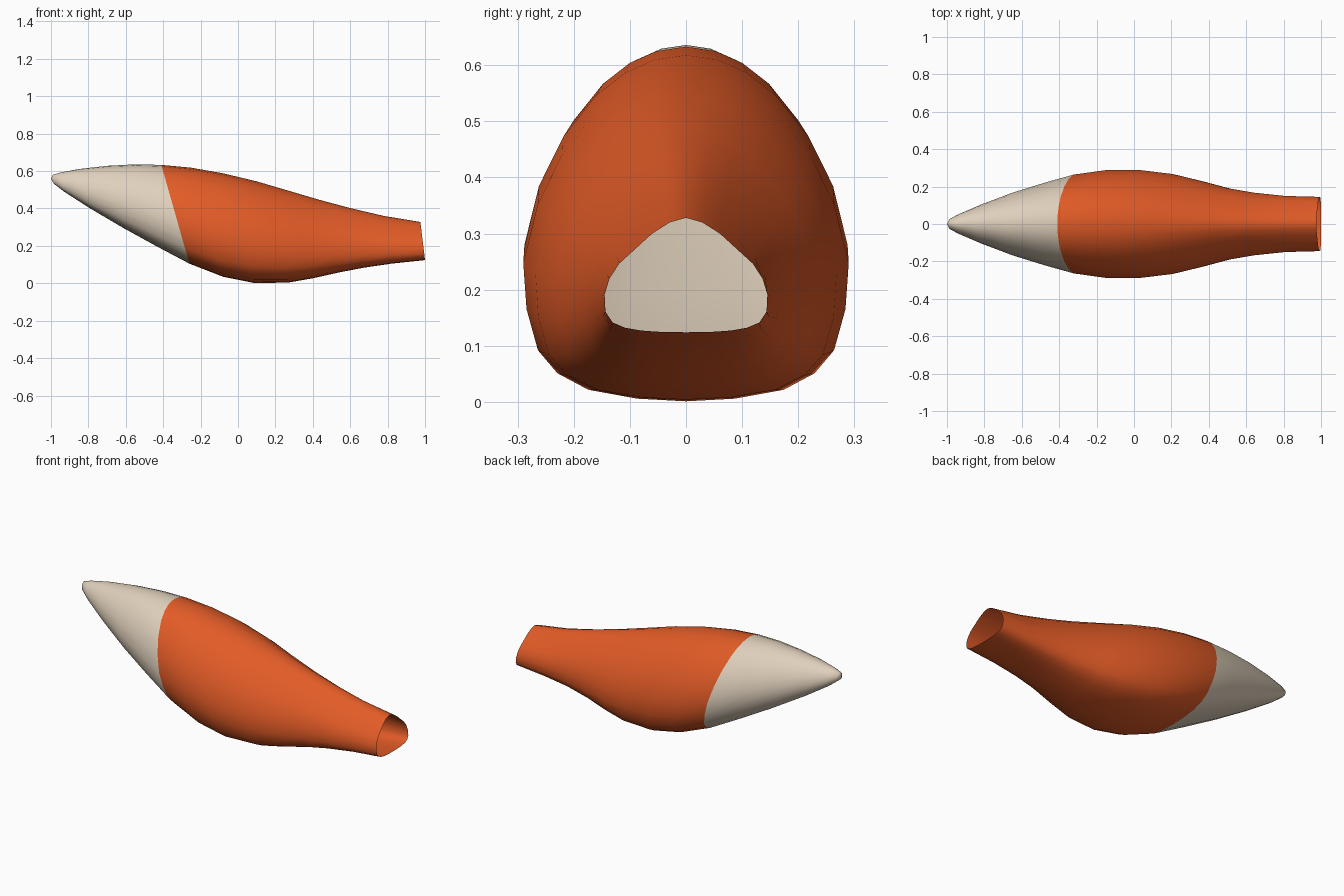
import bpy, bmesh

if "Cube" in bpy.data.objects:
    bpy.data.objects.remove(bpy.data.objects["Cube"])

def material(name, rgb):
    m = bpy.data.materials.new(name)
    m.diffuse_color = (*rgb, 1)
    m.use_nodes = True
    m.node_tree.nodes["Principled BSDF"].inputs["Base Color"].default_value = m.diffuse_color
    return m

# Half cross-sections from top to bottom: (width fraction, height fraction)
BODY = [(0, 1), (.2, .985), (.38, .945), (.56, .875), (.76, .75), (.91, .60), (1, .42),
        (.98, .28), (.91, .155), (.79, .085), (.6, .035), (.3, .008), (0, 0)]
RIM = [(0, 1), (.2, .96), (.42, .86), (.62, .73), (.82, .60), (.94, .47), (1, .33),
       (.99, .18), (.9, .085), (.75, .04), (.55, .015), (.3, .003), (0, 0)]

# Tilted rings: top x, top z, bottom x, bottom z, half width
RINGS = [(-.99, .580, -.985, .533, .026), (-.95, .592, -.93, .49, .052),
         (-.85, .611, -.79, .40, .105), (-.70, .628, -.61, .294, .168),
         (-.55, .636, -.43, .195, .220), (-.41, .633, -.26, .105, .264),
         (-.25, .618, -.08, .035, .288), (-.08, .588, .09, .001, .290),
         (.10, .545, .27, .004, .268), (.27, .495, .40, .027, .232),
         (.44, .445, .54, .058, .191), (.60, .402, .67, .083, .167),
         (.78, .360, .82, .105, .150), (.975, .328, 1.0, .124, .145)]
TIP_RINGS = 5  # bands before this ring are the pale tip

bm = bmesh.new()
loops = []
for tx, tz, bx, bz, w in RINGS:
    # blend from the full body section to the triangular rim section
    t = min(1, max(0, (tx - .0) / .8))
    half = [(a[0] + (b[0] - a[0]) * t, a[1] + (b[1] - a[1]) * t) for a, b in zip(BODY, RIM)]
    section = half + [(-u, v) for u, v in half[-2:0:-1]]
    loops.append([bm.verts.new((bx + (tx - bx) * v, u * w, bz + (tz - bz) * v))
                  for u, v in section])

# Rounded point of the tail
point = bm.verts.new((-1, 0, .558))
n = len(loops[0])
for j in range(n):
    bm.faces.new((point, loops[0][j], loops[0][(j + 1) % n])).material_index = 1

# Skin between rings, left open at the base
for i in range(len(loops) - 1):
    a, b = loops[i], loops[i + 1]
    for j in range(n):
        k = (j + 1) % n
        f = bm.faces.new((a[j], b[j], b[k], a[k]))
        f.material_index = 1 if i < TIP_RINGS else 0
bmesh.ops.recalc_face_normals(bm, faces=bm.faces)
# make sure the shell faces outward
bm.faces.ensure_lookup_table()
top = max(bm.faces, key=lambda f: f.calc_center_median().z)
if top.normal.z < 0:
    bmesh.ops.reverse_faces(bm, faces=bm.faces)
for f in bm.faces:
    f.smooth = True

mesh = bpy.data.meshes.new("bushy_tail")
bm.to_mesh(mesh)
bm.free()
mesh.materials.append(material("orange fur", (.76, .105, .02)))
mesh.materials.append(material("cream fur", (.74, .63, .50)))
tail = bpy.data.objects.new("bushy_tail", mesh)
bpy.context.collection.objects.link(tail)
